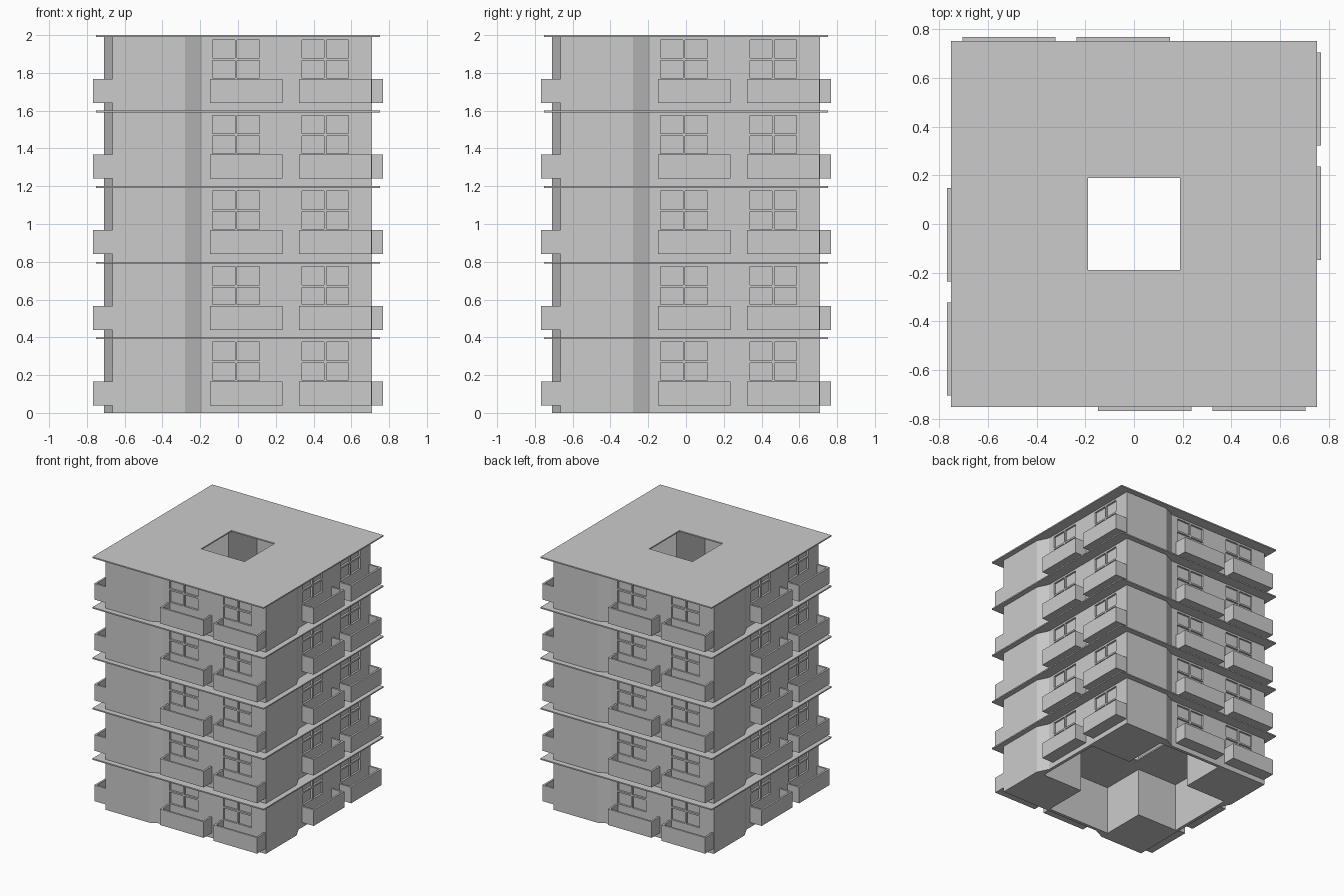
import bpy, bmesh
from mathutils import Matrix, Vector
from math import pi

if "Cube" in bpy.data.objects:
    bpy.data.objects.remove(bpy.data.objects["Cube"])

FLOORS, STEP = 5, 0.4
SLAB_T = 0.01


def quarter_turns(points):
    """Repeat a point run around the four sides."""
    out, pts = [], list(points)
    for _ in range(4):
        out += pts
        pts = [(-y, x) for x, y in pts]
    return out


def prism(bm, outer, inner, z0, z1):
    """Vertical prism with a hole through it."""
    edges = []
    for loop in (outer, inner):
        vs = [bm.verts.new((x, y, z0)) for x, y in loop]
        edges += [bm.edges.new((vs[i], vs[(i + 1) % len(vs)])) for i in range(len(vs))]
    res = bmesh.ops.triangle_fill(bm, use_beauty=True, edges=edges)
    faces = [g for g in res["geom"] if isinstance(g, bmesh.types.BMFace)]
    bmesh.ops.dissolve_limit(bm, angle_limit=0.01, verts=bm.verts[:], edges=bm.edges[:])
    ext = bmesh.ops.extrude_face_region(bm, geom=bm.faces[:], use_keep_orig=True)
    top = [g for g in ext["geom"] if isinstance(g, bmesh.types.BMVert)]
    bmesh.ops.translate(bm, verts=top, vec=(0, 0, z1 - z0))
    bmesh.ops.recalc_face_normals(bm, faces=bm.faces[:])


def box(bm, x0, x1, y0, y1, z0, z1):
    m = Matrix.Translation(((x0 + x1) / 2, (y0 + y1) / 2, (z0 + z1) / 2))
    m = m @ Matrix.Diagonal((x1 - x0, y1 - y0, z1 - z0, 1))
    bmesh.ops.create_cube(bm, size=1, matrix=m)


def spin_copies(bm):
    """Copy the front side onto the other three sides."""
    src = bm.verts[:] + bm.edges[:] + bm.faces[:]
    for k in range(1, 4):
        d = bmesh.ops.duplicate(bm, geom=src)
        vs = [g for g in d["geom"] if isinstance(g, bmesh.types.BMVert)]
        bmesh.ops.rotate(bm, verts=vs, cent=(0, 0, 0), matrix=Matrix.Rotation(k * pi / 2, 3, 'Z'))


def make(name, bm):
    me = bpy.data.meshes.new(name)
    bm.to_mesh(me)
    bm.free()
    ob = bpy.data.objects.new(name, me)
    bpy.context.collection.objects.link(ob)
    return ob


def stack(ob):
    a = ob.modifiers.new("storeys", 'ARRAY')
    a.count = FLOORS
    a.use_relative_offset = False
    a.use_constant_offset = True
    a.constant_offset_displace = (0, 0, STEP)


# storey walls: pinwheel outline, cross-shaped void inside
outline = quarter_turns([(-0.665, -0.71), (-0.28, -0.71), (-0.19, -0.665)])
void = quarter_turns([(-0.28, -0.28), (-0.28, -0.64), (0.28, -0.64)])
bm = bmesh.new()
prism(bm, outline, void, 0, STEP - SLAB_T)
walls = make("storey_walls", bm)

# window pane recesses
bm = bmesh.new()
for wx in (-0.135, 0.338):
    for px in (0, 0.13):
        for z0, z1 in ((0.173, 0.265), (0.278, 0.375)):
            box(bm, wx + px, wx + px + 0.118, -0.69, -0.65, z0, z1)
spin_copies(bm)
cutter = make("window_cutter", bm)
cutter.hide_render = True
cutter.hide_viewport = True
b = walls.modifiers.new("windows", 'BOOLEAN')
b.object = cutter
b.operation = 'DIFFERENCE'
b.solver = 'EXACT'
stack(walls)

# balconies: floor and three parapets
bm = bmesh.new()
T, ZB, ZT, YF, YW = 0.015, 0.04, 0.167, -0.768, -0.66
for x0, x1 in ((-0.148, 0.236), (0.322, 0.706)):
    box(bm, x0, x1, YF, YW, ZB, ZB + T)
    box(bm, x0, x1, YF, YF + T, ZB + T, ZT)
    box(bm, x0, x0 + T, YF + T, YW, ZB + T, ZT)
    box(bm, x1 - T, x1, YF + T, YW, ZB + T, ZT)
spin_copies(bm)
stack(make("balconies", bm))

# floor slabs with the central shaft
bm = bmesh.new()
prism(bm, quarter_turns([(-0.752, -0.752)]), quarter_turns([(-0.19, -0.19)]), STEP - SLAB_T, STEP)
stack(make("floor_slabs", bm))
